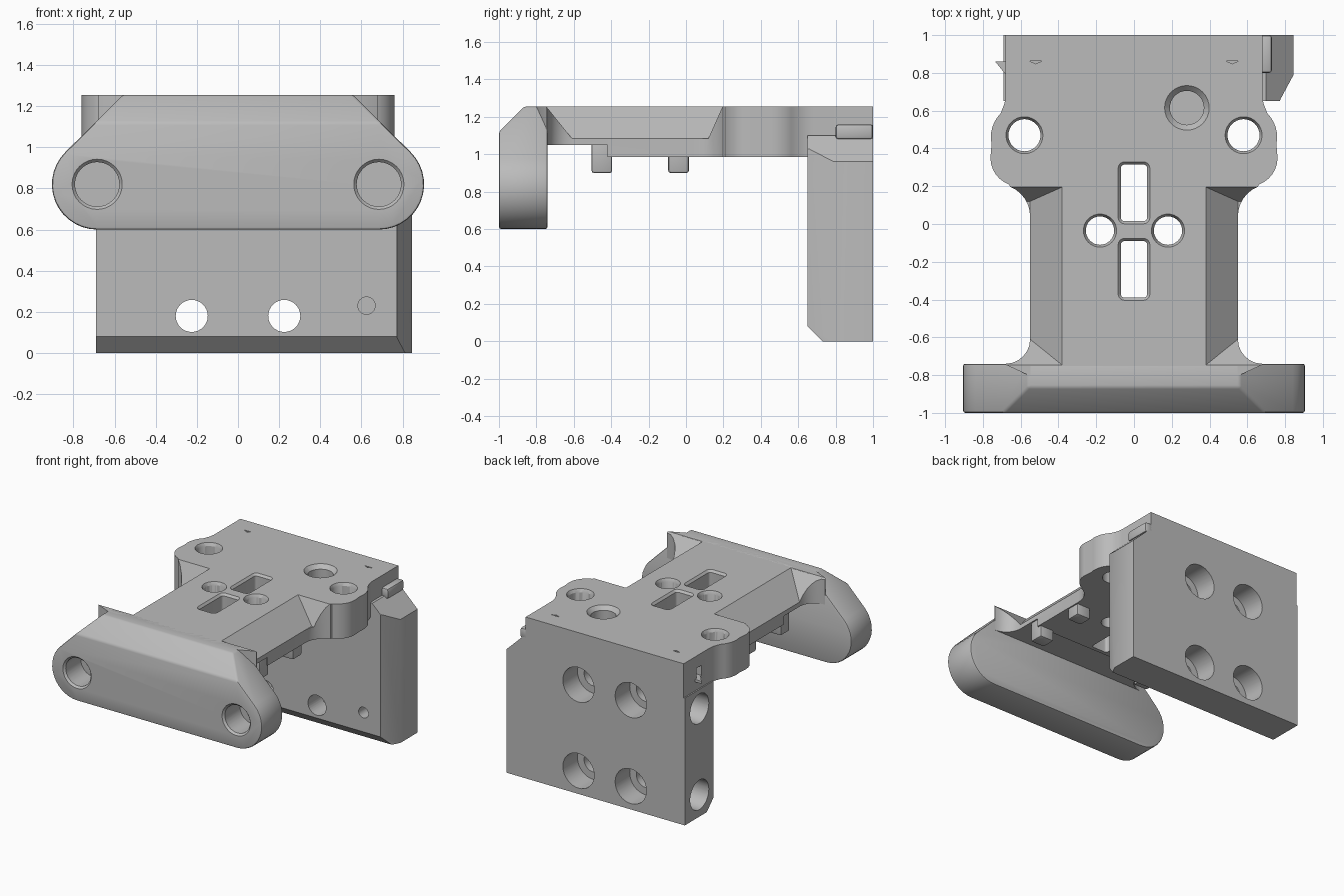
import bpy, bmesh
from math import sin, cos, radians
from mathutils import Vector

if "Cube" in bpy.data.objects:
    bpy.data.objects.remove(bpy.data.objects["Cube"])

grey = bpy.data.materials.new("plain_grey")
grey.use_nodes = True
grey.diffuse_color = (0.5, 0.5, 0.5, 1)
grey.node_tree.nodes["Principled BSDF"].inputs["Base Color"].default_value = (0.5, 0.5, 0.5, 1)

# Order in which (u, v, depth) becomes (x, y, z) for each extrusion axis
PLACE = {
    "x": lambda u, v, w: (w, u, v),
    "y": lambda u, v, w: (u, w, v),
    "z": lambda u, v, w: (u, v, w),
}


def make(name, bm):
    bmesh.ops.recalc_face_normals(bm, faces=bm.faces)
    mesh = bpy.data.meshes.new(name)
    bm.to_mesh(mesh)
    bm.free()
    ob = bpy.data.objects.new(name, mesh)
    bpy.context.collection.objects.link(ob)
    mesh.materials.append(grey)
    return ob


def prism(name, outline, axis, start, end):
    bm = bmesh.new()
    place = PLACE[axis]
    face = bm.faces.new([bm.verts.new(place(u, v, start)) for u, v in outline])
    new = bmesh.ops.extrude_face_region(bm, geom=[face])["geom"]
    step = Vector(place(0, 0, end - start))
    bmesh.ops.translate(bm, vec=step, verts=[g for g in new if isinstance(g, bmesh.types.BMVert)])
    return make(name, bm)


def box(name, x, y, z):
    return prism(name, [(x[0], y[0]), (x[1], y[0]), (x[1], y[1]), (x[0], y[1])], "z", *z)


def hull(name, points):
    bm = bmesh.new()
    for p in points:
        bm.verts.new(p)
    bmesh.ops.convex_hull(bm, input=bm.verts)
    return make(name, bm)


def arc(u, v, r, a, b, n=14):
    angles = [radians(a + (b - a) * i / n) for i in range(n + 1)]
    return [(u + r * cos(t), v + r * sin(t)) for t in angles]


def hole(axis, u, v, start, end, r, r_end=None):
    """Round cutter, tapered when r_end is given."""
    place = PLACE[axis]
    ends = ((start, r), (end, r_end or r))
    return hull("cutter", [place(p, q, w) for w, rad in ends for p, q in arc(u, v, rad, 0, 348.75, 31)])


def apply(ob):
    graph = bpy.context.evaluated_depsgraph_get()
    mesh = bpy.data.meshes.new_from_object(ob.evaluated_get(graph))
    ob.modifiers.clear()
    ob.data = mesh


def cut(ob, cutters):
    for c in cutters:
        mod = ob.modifiers.new("cut", "BOOLEAN")
        mod.operation, mod.solver, mod.object = "DIFFERENCE", "EXACT", c
        apply(ob)
        bpy.data.objects.remove(c)


def bevel(ob, width):
    mod = ob.modifiers.new("soft_edges", "BEVEL")
    mod.width, mod.segments = width, 2
    mod.limit_method, mod.angle_limit = "ANGLE", radians(30)
    apply(ob)


def mirrored(points):
    return points + [(-x, y) for x, y in reversed(points)]


TOP = 1.255

# Front bar with rounded ends, sloped shoulders and blind sockets
bar = prism("front_bar", mirrored(arc(0.685, 0.82, 0.22, -90, 45) + [(0.56, TOP)]), "y", -1, -0.74)
cut(bar, [prism("cutter", [(-1.1, 1.02), (-0.8, 1.32), (-1.1, 1.32)], "x", -1, 1)])
bevel(bar, 0.012)
sockets = []
for x in (-0.685, 0.685):
    sockets += [hole("y", x, 0.82, -1.05, -0.8, 0.108), hole("y", x, 0.82, -1.002, -0.985, 0.124, 0.108)]
cut(bar, sockets)

# Top deck: waisted plan outline with two ears
side = ([(0.38, -0.8), (0.56, -0.8), (0.68, -0.745)]
        + arc(0.68, -0.61, 0.13, -90, -180, 6)
        + arc(0.72, 0.04, 0.17, 180, 112, 6)
        + arc(0.61, 0.35, 0.15, -70, 0, 6)
        + arc(0.58, 0.46, 0.178, -12, 45, 6)
        + [(0.685, 0.64), (0.68, 0.68), (0.68, 1)])
deck = prism("top_deck", mirrored(side), "z", 0.985, TOP)
cutters = [box("cutter", (-1, 1), (-0.9, -0.42), (0.9, 1.05)),
           box("cutter", (-0.8, -0.6), (0.78, 0.84), (1.08, 1.16))]
# Sloping flanks of the waist
for s in (-1, 1):
    cutters.append(hull("cutter", [
        (s * 0.37, -0.755, 1.265), (s * 0.95, -0.755, 1.265), (s * 0.37, 0.2, 1.265), (s * 0.66, 0.2, 1.265),
        (s * 0.55, -0.61, 1.085), (s * 0.95, -0.61, 1.085), (s * 0.55, 0.12, 1.085), (s * 0.66, 0.12, 1.085)]))
    # Ear and centre through holes with countersinks
    for x, y, r in ((0.58, 0.47, 0.085), (0.18, -0.035, 0.075)):
        cutters += [hole("z", s * x, y, 0.8, 1.4, r), hole("z", s * x, y, 1.232, 1.257, r, r + 0.014)]
    # Small alignment nicks
    cutters.append(prism("cutter", [(s * 0.52 + u, v) for u, v in
                                    ((-0.035, 0.864), (0, 0.848), (0.035, 0.864))], "z", 1.245, 1.27))
# Two rounded slots with chamfered rims
for y0, y1 in ((0.015, 0.315), (-0.39, -0.09)):
    def slot(grow):
        corners = ((0.05, y1 - 0.02, 0), (-0.05, y1 - 0.02, 90), (-0.05, y0 + 0.02, 180), (0.05, y0 + 0.02, 270))
        return [p for u, v, a in corners for p in arc(u, v, 0.02 + grow, a, a + 90, 4)]
    cutters.append(prism("cutter", slot(0), "z", 0.8, 1.4))
    cutters.append(hull("cutter", [(u, v, 1.238) for u, v in slot(0)] + [(u, v, 1.257) for u, v in slot(0.016)]))
# Large blind hole
cutters += [hole("z", 0.28, 0.615, 1.08, 1.4, 0.09), hole("z", 0.28, 0.615, 1.225, 1.257, 0.09, 0.12)]
cut(deck, cutters)

# Clips under both edges of the deck
clips = []
for label, s in (("left", 1), ("right", -1)):
    for place, y in (("front", -0.45), ("middle", -0.04)):
        x = sorted((s * 0.42, s * 0.54))
        clip = box(label + "_" + place + "_clip", x, (y - 0.055, y + 0.055), (0.9, 1.1))
        bevel(clip, 0.012)
        clips.append(clip)

# Back plate with a wider flange on one side
plate = prism("back_plate", [(-0.69, 0), (0.845, 0), (0.845, 0.96), (0.7, 1.1), (0.66, 1.1),
                             (0.66, 0.99), (-0.69, 0.99)], "y", 0.65, 1)
cutters = [prism("cutter", [(0.55, 0.18), (0.83, -0.1), (0.55, -0.1)], "x", -1, 1),
           prism("cutter", [(0.77, 0.64), (0.9, 0.64), (0.9, 0.89), (0.845, 0.79), (0.775, 0.66)], "z", -0.1, 1.2),
           hole("y", 0.625, 0.23, 0.6, 0.75, 0.042)]
# Counterbored bolt holes
for x in (-0.225, 0.225):
    for z in (0.18, 0.85):
        cutters += [hole("y", x, z, 0.6, 1.1, 0.078), hole("y", x, z, 0.82, 1.1, 0.135)]
# Blind holes in the narrow side
for z in (0.17, 0.84):
    cutters.append(hole("x", 0.82, z, -0.8, -0.5, 0.115))
cut(plate, cutters)

# Small rails beside the deck
rails = [box("left_rail", (0.66, 0.73), (0.8, 1), (1.08, 1.16)),
         prism("right_rail", [(-0.67, 0.78), (-0.735, 0.86), (-0.67, 0.86)], "z", 1.06, 1.08)]
bevel(rails[0], 0.015)

# Smooth curved faces and keep the machined edges sharp
bpy.ops.object.select_all(action="DESELECT")
for ob in [bar, deck, plate] + clips + rails:
    ob.select_set(True)
bpy.context.view_layer.objects.active = deck
bpy.ops.object.shade_smooth_by_angle(angle=radians(30))
